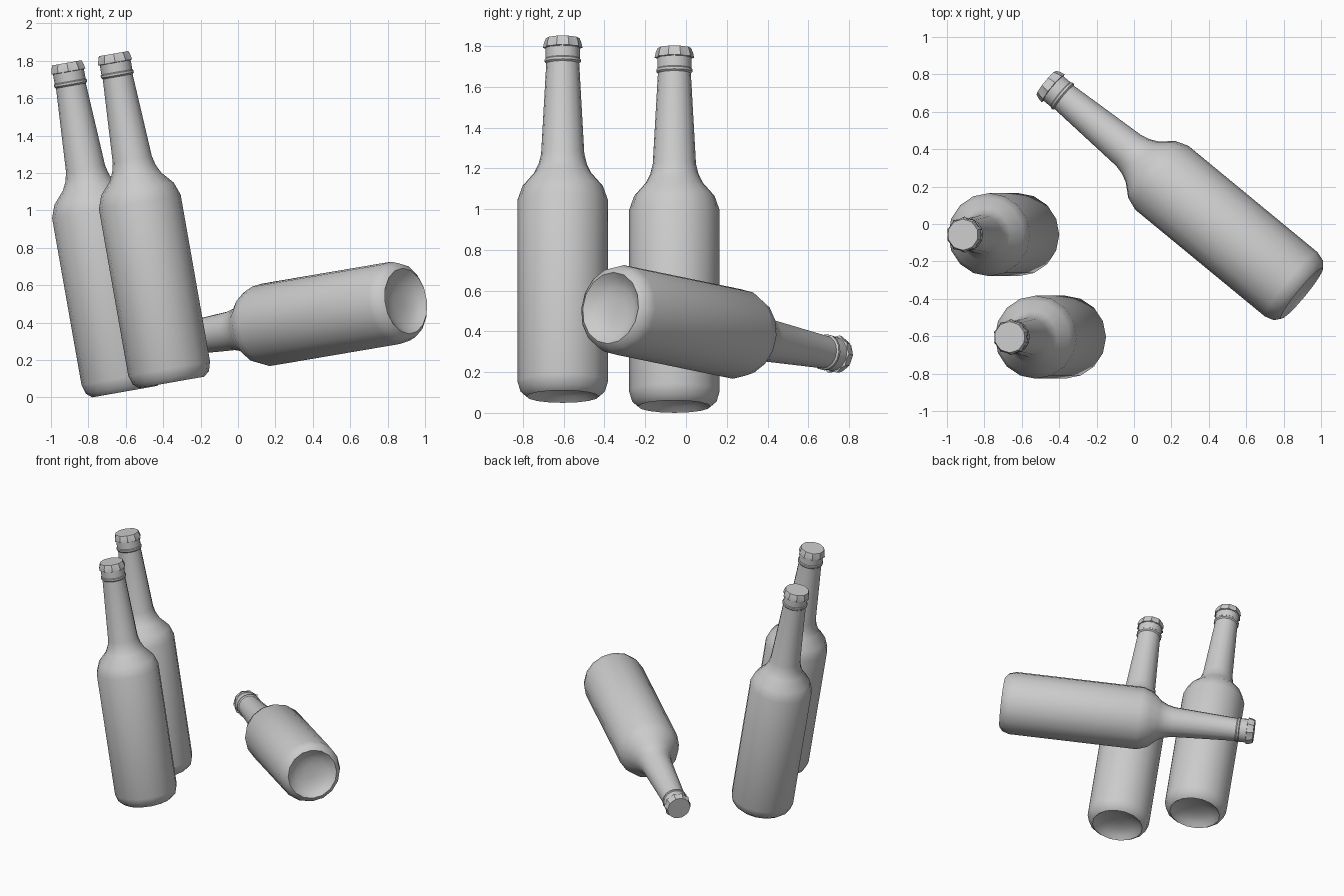
import bpy, bmesh, math
from mathutils import Vector

if "Cube" in bpy.data.objects:
    bpy.data.objects.remove(bpy.data.objects["Cube"])

SIDES = 16
TEETH = 10

grey = bpy.data.materials.new("plain_grey")
grey.use_nodes = True
grey.diffuse_color = (0.6, 0.6, 0.6, 1)
grey.node_tree.nodes["Principled BSDF"].inputs["Base Color"].default_value = (0.6, 0.6, 0.6, 1)


def lathe(name, rings, sides, angle):
    """Join rings of (outer radius, inner radius, height); alternate corners use the inner radius."""
    bm = bmesh.new()
    loops = []
    for outer, inner, h in rings:
        loop = []
        for i in range(sides):
            a = math.tau * i / sides
            r = inner if i % 2 else outer
            loop.append(bm.verts.new((r * math.cos(a), r * math.sin(a), h)))
        loops.append(loop)
    for low, high in zip(loops, loops[1:]):
        for i in range(sides):
            j = (i + 1) % sides
            bm.faces.new((low[i], low[j], high[j], high[i]))
    bm.faces.new(loops[0][::-1])
    bm.faces.new(loops[-1])
    bmesh.ops.recalc_face_normals(bm, faces=bm.faces)
    mesh = bpy.data.meshes.new(name)
    bm.to_mesh(mesh)
    bm.free()
    mesh.materials.append(grey)
    obj = bpy.data.objects.new(name, mesh)
    bpy.context.collection.objects.link(obj)
    bpy.ops.object.select_all(action="DESELECT")
    obj.select_set(True)
    bpy.context.view_layer.objects.active = obj
    bpy.ops.object.shade_smooth_by_angle(angle=math.radians(angle))
    return obj


# Glass outline from the hollow underside up to the mouth: (radius, height)
glass = [
    (0.05, 0.055), (0.11, 0.045), (0.15, 0.025), (0.177, 0.0),
    (0.207, 0.025), (0.222, 0.075), (0.222, 0.98), (0.197, 1.05),
    (0.14, 1.115), (0.118, 1.16), (0.106, 1.21), (0.081, 1.66),
    (0.089, 1.668), (0.089, 1.68), (0.084, 1.685), (0.084, 1.75),
]

# Crimped cap: flared toothed skirt below a flat top
cap = [
    (0.08, 0.08, 1.735), (0.097, 0.086, 1.738),
    (0.092, 0.086, 1.762), (0.083, 0.08, 1.785),
]


def bottle(label, base, axis):
    turn = Vector(axis).to_track_quat("Z", "Y")
    parts = [
        lathe(label + "_bottle_glass", [(r, r, h) for r, h in glass], SIDES, 40),
        lathe(label + "_bottle_cap", cap, TEETH * 2, 20),
    ]
    for part in parts:
        part.rotation_mode = "QUATERNION"
        part.rotation_quaternion = turn
        part.location = base


# Two leaning bottles and one lying bottle
lean = (-math.sin(math.radians(10)), 0, math.cos(math.radians(10)))
bottle("front_leaning", (-0.355, -0.605, 0.08), lean)
bottle("rear_leaning", (-0.605, -0.057, 0.031), lean)
bottle("lying", (0.898, -0.37, 0.515), (-0.765, 0.63, -0.13))
